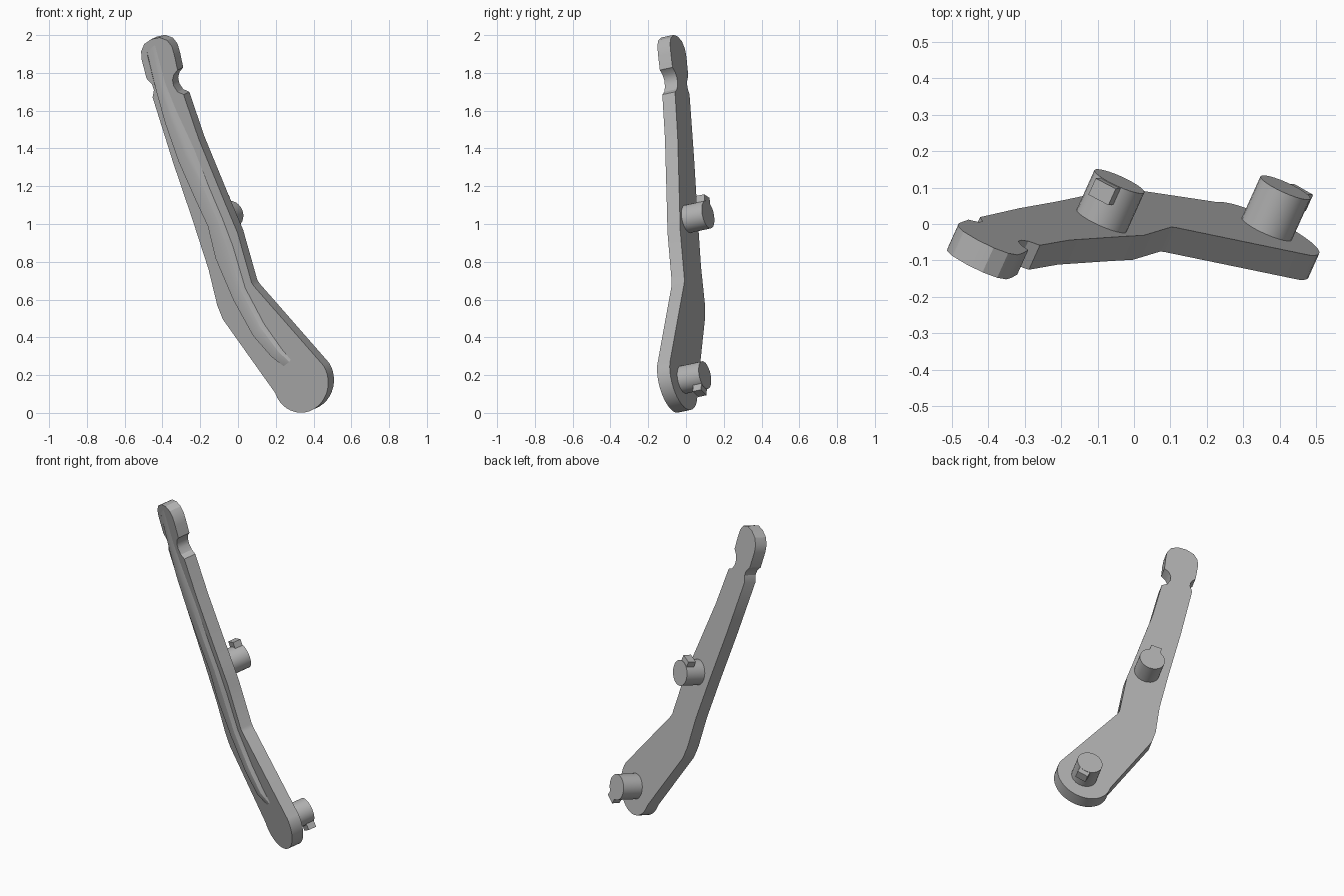
import bpy, bmesh, math
from mathutils import Vector, Matrix

if "Cube" in bpy.data.objects:
    bpy.data.objects.remove(bpy.data.objects["Cube"], do_unlink=True)

grey = bpy.data.materials.new("plain_grey")
grey.use_nodes = True
GREY = (0.45, 0.45, 0.45, 1)
grey.diffuse_color = GREY
grey.node_tree.nodes["Principled BSDF"].inputs["Base Color"].default_value = GREY

# The plate lies in a tilted plane: y = OFFSET + SX * x + SZ * z
SX, SZ, OFFSET = -0.45, -0.213, 0.104
NORMAL = Vector((-SX, 1, -SZ)).normalized()
THICK = 0.075


def on_plate(x, z, depth=0.0):
    """Point on the front plane, moved back along the plate normal."""
    return Vector((x, OFFSET + SX * x + SZ * z, z)) + NORMAL * depth


def finish(name, bm, angle=30):
    bmesh.ops.recalc_face_normals(bm, faces=bm.faces)
    mesh = bpy.data.meshes.new(name)
    bm.to_mesh(mesh)
    bm.free()
    mesh.materials.append(grey)
    ob = bpy.data.objects.new(name, mesh)
    bpy.context.collection.objects.link(ob)
    bpy.ops.object.select_all(action='DESELECT')
    ob.select_set(True)
    bpy.context.view_layer.objects.active = ob
    bpy.ops.object.shade_smooth_by_angle(angle=math.radians(angle))
    return ob


# Arm plate: outline with rounded ends and a scooped neck
left_side = [(-0.08, 0.495), (-0.11, 0.57), (-0.156, 0.76), (-0.24, 1.02),
             (-0.345, 1.33), (-0.452, 1.67), (-0.445, 1.71), (-0.455, 1.74),
             (-0.484, 1.77)]
head = [(-0.51, 1.87), (-0.513, 1.913), (-0.497, 1.952), (-0.46, 1.978),
        (-0.415, 1.987), (-0.375, 1.972), (-0.35, 1.94), (-0.336, 1.89)]
right_side = [(-0.32, 1.815), (-0.34, 1.79), (-0.347, 1.76), (-0.34, 1.73),
              (-0.32, 1.7), (-0.288, 1.685), (-0.208, 1.45), (-0.06, 1.09),
              (-0.003, 0.955), (0.072, 0.69), (0.085, 0.67)]
STEPS = 20
foot = []
for i in range(STEPS + 1):
    a = math.radians(35 - 195 * i / STEPS)
    foot.append((0.333 + 0.145 * math.cos(a), 0.16 + 0.159 * math.sin(a)))

bm = bmesh.new()
front = bm.faces.new([bm.verts.new(on_plate(x, z))
                      for x, z in left_side + head + right_side + foot])
back = bmesh.ops.extrude_face_region(bm, geom=[front], use_keep_orig=True)
bmesh.ops.translate(bm, vec=NORMAL * THICK,
                    verts=[v for v in back["geom"] if isinstance(v, bmesh.types.BMVert)])
finish("arm_plate", bm)

# Raised rib along the front: left edge, right edge, height
stations = [((-0.484, 1.91), (-0.426, 1.965), 0.001),
            ((-0.43, 1.70), (-0.385, 1.75), 0.012),
            ((-0.38, 1.53), (-0.325, 1.60), 0.02),
            ((-0.31, 1.33), (-0.232, 1.40), 0.022),
            ((-0.225, 1.14), (-0.15, 1.19), 0.024),
            ((-0.155, 0.99), (-0.082, 1.03), 0.024),
            ((-0.115, 0.82), (-0.025, 0.88), 0.024),
            ((-0.02, 0.60), (0.04, 0.66), 0.024),
            ((0.085, 0.41), (0.14, 0.47), 0.024),
            ((0.183, 0.299), (0.235, 0.335), 0.024),
            ((0.24, 0.246), (0.283, 0.278), 0.001)]
section = [(0, 0), (0.04, 0.85), (0.5, 1), (0.75, 0.8), (1, 0)]
bm = bmesh.new()
rows = []
for (lx, lz), (rx, rz), height in stations:
    rows.append([bm.verts.new(on_plate(lx + (rx - lx) * f, lz + (rz - lz) * f,
                                       -height * h + 0.001)) for f, h in section])
for a, b in zip(rows, rows[1:]):
    for k in range(len(section) - 1):
        bm.faces.new((a[k], a[k + 1], b[k + 1], b[k]))
finish("front_rib", bm, 25)

# Keyed pins on the back
PIN_R, PIN_LEN, SINK = 0.075, 0.125, 0.02


def pin(prefix, end, key_dir):
    end = Vector(end)
    turn = NORMAL.to_track_quat('Z', 'Y').to_matrix().to_4x4()
    bm = bmesh.new()
    bmesh.ops.create_cone(
        bm, cap_ends=True, segments=24, radius1=PIN_R, radius2=PIN_R,
        depth=PIN_LEN + SINK,
        matrix=Matrix.Translation(end - NORMAL * (PIN_LEN + SINK) / 2) @ turn)
    finish(prefix + "_pin", bm)

    # Key block reaching out from the end of the pin
    out = Vector(key_dir)
    out = (out - NORMAL * out.dot(NORMAL)).normalized()
    side = NORMAL.cross(out)
    basis = Matrix((side, out, NORMAL)).transposed().to_4x4()
    bm = bmesh.new()
    bmesh.ops.create_cube(
        bm, size=1,
        matrix=Matrix.Translation(end + out * 0.075 - NORMAL * 0.027) @ basis
        @ Matrix.Diagonal((0.065, 0.06, 0.05, 1)))
    finish(prefix + "_pin_key", bm)


pin("upper", (-0.04, 0.117, 1.05), (-0.35, 0, 1))
pin("lower", (0.415, 0.10, 0.20), (0.5, 0, -0.85))
